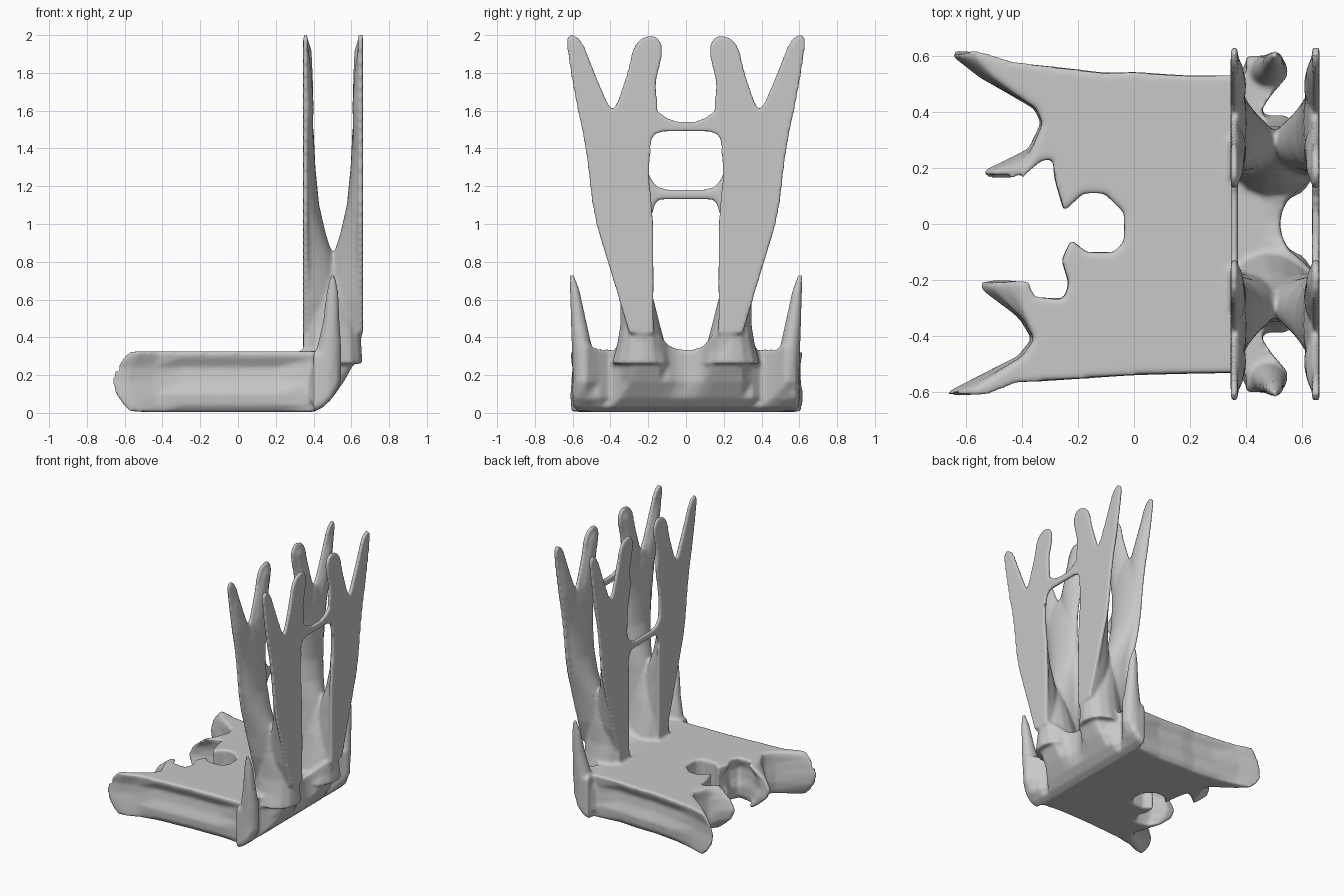
import bpy
import bmesh
import math
from mathutils import Vector

cube = bpy.data.objects.get("Cube")
if cube:
    bpy.data.objects.remove(cube)

grey = bpy.data.materials.new("plain_grey")
grey.use_nodes = True
COLOR = (0.58, 0.58, 0.58, 1)
grey.diffuse_color = COLOR
grey.node_tree.nodes["Principled BSDF"].inputs["Base Color"].default_value = COLOR

bm = bmesh.new()


def skin(rings):
    """Closed solid through matching rings of points."""
    loops = [[bm.verts.new(p) for p in ring] for ring in rings]
    n = len(loops[0])
    for a, b in zip(loops, loops[1:]):
        for i in range(n):
            j = (i + 1) % n
            bm.faces.new((a[i], a[j], b[j], b[i]))
    bm.faces.new(loops[0][::-1])
    bm.faces.new(loops[-1])


def rounded(points):
    """Cut every corner of a closed outline once."""
    out = []
    for i, p in enumerate(points):
        a, p, b = Vector(points[i - 1]), Vector(p), Vector(points[(i + 1) % len(points)])
        out += [p.lerp(a, 0.2), p.lerp(b, 0.2)]
    return out


def plate(outline, x, side, thick=0.026):
    pts = rounded(outline)
    skin([[(x + d, side * y, z) for y, z in pts] for d in (0, thick)])


def oval_loft(stations, side):
    """Upright loft of ovals: height, x, y, x radius, y radius."""
    skin([[(x + rx * math.cos(math.tau * i / 14), side * (y + ry * math.sin(math.tau * i / 14)), z)
           for i in range(14)] for z, x, y, rx, ry in stations])


# Seat slab: forked outline, grooved flanks, rounded finger ends
outline = [
    (.42, .53), (.2, .53), (0, .543), (-.1, .54), (-.27, .56), (-.48, .58),
    (-.58, .605), (-.655, .62), (-.65, .59), (-.56, .52), (-.36, .41),
    (-.335, .36), (-.38, .27), (-.48, .225), (-.545, .195), (-.53, .16),
    (-.37, .22), (-.29, .235), (-.285, .16), (-.25, .045), (-.18, .11),
    (-.107, .11), (-.035, .04), (-.035, -.06), (-.07, -.1), (-.17, -.1),
    (-.225, -.055), (-.26, -.13), (-.235, -.21), (-.25, -.265), (-.37, -.26),
    (-.48, -.2), (-.555, -.2), (-.55, -.24), (-.41, -.345), (-.37, -.41),
    (-.42, -.47), (-.655, -.585), (-.67, -.615), (-.58, -.605), (-.45, -.565),
    (-.3, -.56), (0, -.54), (.2, -.535), (.42, -.53),
]


def seat_ring(z, inset, pull):
    ring = []
    for i, (x, y) in enumerate(outline):
        (ax, ay), (bx, by) = outline[i - 1], outline[(i + 1) % len(outline)]
        out = Vector((by - ay, ax - bx)).normalized()
        k = 0 if abs(y) < .12 else inset * (1 if x > -.32 else .3)
        px, py = x - out.x * k, y - out.y * k
        if px < -.3:
            # inner fingers taper further towards mid height
            px = -.3 + (px + .3) * (pull ** 3 if abs(y) < .25 else pull)
        ring.append((px, py, z))
    return ring


skin([seat_ring(*s) for s in (
    (.005, .03, .74), (.04, .005, .84), (.1, 0, .95), (.17, .025, 1),
    (.24, .035, .95), (.295, .005, .83), (.325, 0, .74))])

# Heel: scalloped curved corner joining the seat to the back
reach = [(0, .52), (.05, .53), (.09, .55), (.14, .61), (.18, .65), (.22, .663), (.26, .655), (.3, .6),
         (.35, .5), (.4, .45), (.46, .49), (.53, .55), (.58, .53), (.6, .48)]
heel = []
for y, xm in [(-y, x) for y, x in reach[:0:-1]] + reach:
    top = .33 + .14 * max(0, (xm - .52) / .143)
    start = .36 if abs(y) < .5 else .4
    profile = [(start, .005), (.4, .005), (.45, .03), (.5, .08), (.56, .165),
               (.61, .255), (.645, .345), (.663, top), (.46, .33), (start, .325)]
    squeeze = .85 if abs(y) > .59 else 1
    heel.append([(max(start, min(x, xm)), y, .17 + (z - .17) * squeeze) for x, z in profile])
skin(heel)

# Back sheet outline: one side with its two prongs
sheet = [
    (.185, .3), (.17, .6), (.175, 1.05), (.185, 1.15), (.2, 1.3), (.18, 1.48),
    (.15, 1.6), (.16, 1.76), (.13, 1.87), (.125, 1.95), (.165, 2), (.24, 1.985),
    (.28, 1.93), (.31, 1.8), (.36, 1.65), (.39, 1.6), (.42, 1.65), (.48, 1.79),
    (.55, 1.97), (.61, 2.01), (.635, 1.97), (.6, 1.74), (.53, 1.4),
    (.49, 1.05), (.4, .75), (.32, .5), (.27, .3),
]
# Bulging limbs on the inner face: height, centre, half width, depth
trunk = [(.3, .23, .07, .2), (.42, .235, .065, .2), (.6, .265, .09, .19), (.75, .285, .1, .175),
         (.83, .295, .11, .158), (.95, .315, .125, .12), (1.1, .335, .145, .085),
         (1.3, .35, .16, .065), (1.5, .365, .185, .055), (1.6, .375, .19, .035)]
prongs = [
    [(1.4, .44, .08, .05), (1.62, .495, .085, .055), (1.8, .545, .055, .045), (1.98, .6, .03, .02)],
    [(1.4, .27, .08, .05), (1.62, .26, .1, .055), (1.8, .235, .075, .05), (1.92, .2, .065, .045), (1.99, .185, .04, .02)],
]


def limb(stations, x, inward, side):
    rings = []
    for z, c, w, depth in stations:
        ring = []
        for i in range(13):
            a = math.pi * i / 12
            ring.append((x + inward * depth * math.sin(a), side * (c + w * math.cos(a)), z))
        rings.append(ring)
    skin(rings)


for side in (1, -1):
    for x, inward in ((.345, 1), (.661, -1)):
        bottom = .3 if inward > 0 else .42
        plate([(y, max(z, bottom)) for y, z in sheet], x if inward > 0 else x - .026, side)
        limb(trunk if inward > 0 else trunk[1:], x, inward, side)
        for prong in prongs:
            limb(prong, x, inward, side)

    # Flared root where front and rear limbs merge
    oval_loft([(.26, .5, .235, .16, .16), (.36, .5, .237, .155, .13), (.46, .5, .242, .145, .108),
               (.6, .5, .26, .11, .09), (.78, .5, .285, .05, .05)], side)
    # Corner spikes
    oval_loft([(.06, .43, .52, .06, .05), (.2, .465, .54, .08, .06), (.34, .482, .55, .066, .055),
               (.48, .494, .568, .045, .042), (.64, .5, .588, .032, .027), (.735, .502, .605, .012, .012)], side)

# Crossbars: high one on the rear sheet, low one on the front sheet
high = [(.22, 1.4), (.19, 1.44), (.16, 1.48), (.12, 1.488)]
high_top = [(.22, 1.68), (.155, 1.6), (.1, 1.56), (.04, 1.54)]
low = [(.22, 1.04), (.172, 1.07), (.16, 1.115), (.13, 1.13)]
low_top = [(.22, 1.3), (.185, 1.24), (.15, 1.195), (.1, 1.183)]
for x, under, over in ((.635, high, high_top), (.345, low, low_top)):
    loop = under + [(-y, z) for y, z in under[::-1]] + [(-y, z) for y, z in over] + over[::-1]
    skin([[(x + d, y, z) for y, z in loop] for d in (0, .026)])

bmesh.ops.recalc_face_normals(bm, faces=bm.faces)
mesh = bpy.data.meshes.new("chair_shell")
bm.to_mesh(mesh)
bm.free()
mesh.materials.append(grey)
chair = bpy.data.objects.new("chair_shell", mesh)
bpy.context.collection.objects.link(chair)

# Fuse everything into one softened shell
fuse = chair.modifiers.new("fuse", "REMESH")
fuse.mode = "VOXEL"
fuse.voxel_size = .011
fuse.use_smooth_shade = True
soften = chair.modifiers.new("soften", "SMOOTH")
soften.factor = .5
soften.iterations = 6
